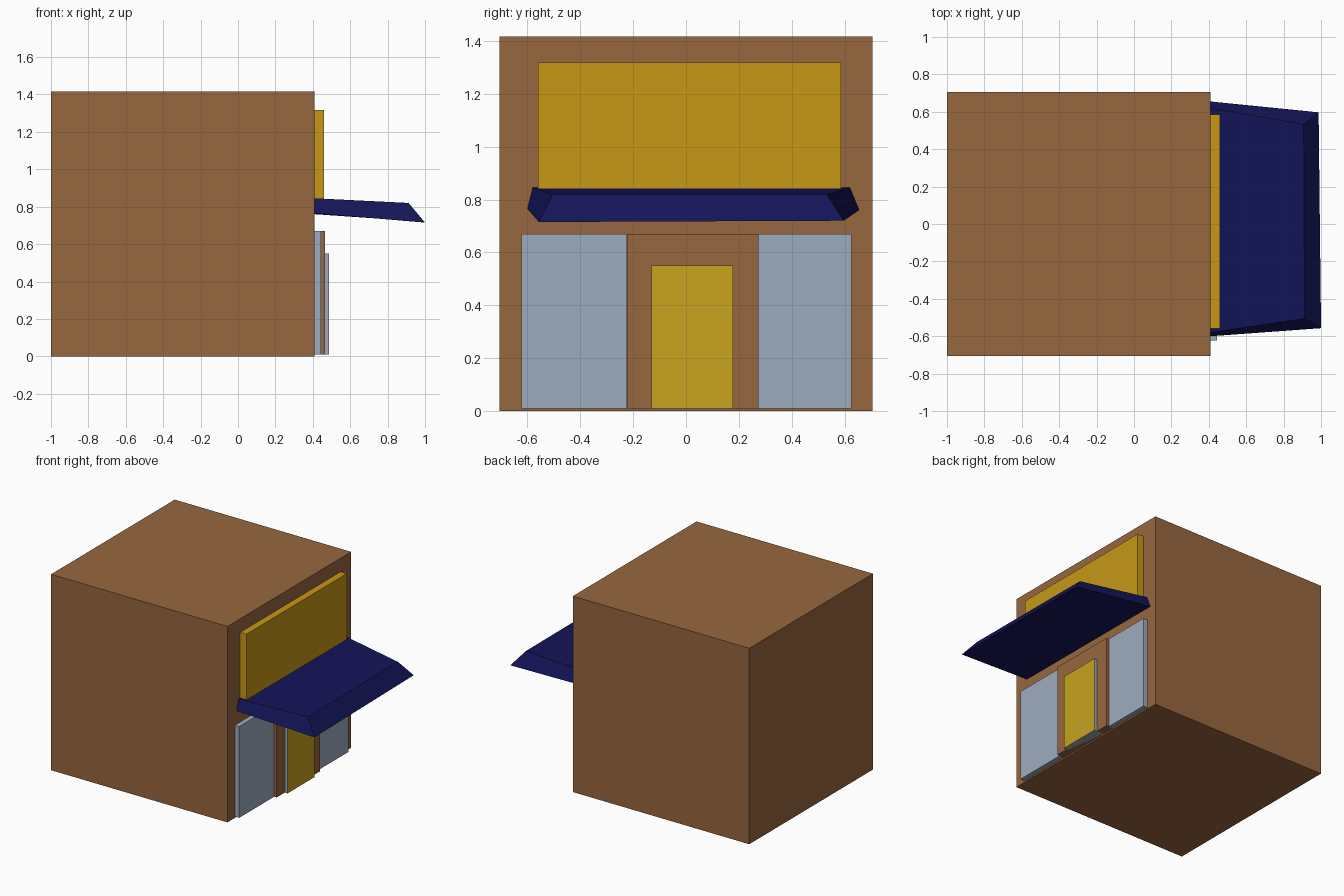
import bpy, bmesh
from mathutils import Vector

if "Cube" in bpy.data.objects:
    bpy.data.objects.remove(bpy.data.objects["Cube"])


def material(name, rgb):
    m = bpy.data.materials.new(name)
    m.diffuse_color = (*rgb, 1)
    m.use_nodes = True
    m.node_tree.nodes["Principled BSDF"].inputs["Base Color"].default_value = m.diffuse_color
    return m


BROWN = material("brown", (0.31, 0.135, 0.05))
GOLD = material("gold", (0.57, 0.31, 0.008))
YELLOW = material("yellow", (0.58, 0.37, 0.014))
GLASS = material("glass", (0.34, 0.41, 0.52))
NAVY = material("navy", (0.007, 0.007, 0.10))


def add_object(name, bm, *mats):
    bmesh.ops.recalc_face_normals(bm, faces=bm.faces)
    mesh = bpy.data.meshes.new(name)
    bm.to_mesh(mesh)
    bm.free()
    for m in mats:
        mesh.materials.append(m)
    ob = bpy.data.objects.new(name, mesh)
    bpy.context.collection.objects.link(ob)
    return ob


def box(name, lo, hi, *mats):
    lo, hi = Vector(lo), Vector(hi)
    bm = bmesh.new()
    bmesh.ops.create_cube(bm, size=1)
    bmesh.ops.scale(bm, vec=hi - lo, verts=bm.verts)
    bmesh.ops.translate(bm, vec=(lo + hi) / 2, verts=bm.verts)
    return add_object(name, bm, *mats)


WALL = 0.41  # x of the shop facade

# Main block and the blank sign panel
box("building", (-1, -0.706, 0), (WALL, 0.706, 1.416), BROWN)
box("sign_panel", (WALL, -0.56, 0.80), (0.46, 0.586, 1.318), GOLD)

# Shop windows either side of the entrance
for side, y0, y1 in (("left", -0.622, -0.224), ("right", 0.275, 0.626)):
    box("window_" + side, (WALL, y0, 0.01), (0.445, y1, 0.67), GLASS)

# Entrance surround, and a door with a yellow face and pale edges
box("door_surround", (WALL, -0.222, 0.01), (0.465, 0.275, 0.67), BROWN)
door = box("door", (WALL, -0.13, 0.01), (0.487, 0.178, 0.55), GLASS, YELLOW)
for face in door.data.polygons:
    if face.normal.x > 0.9:
        face.material_index = 1

# Awning: sloped slab that flares towards its lower edge
bottom = [(WALL, -0.60, 0.765), (1.0, -0.557, 0.715),
          (0.987, 0.597, 0.72), (WALL, 0.655, 0.76)]
top = [(WALL, -0.58, 0.845), (0.912, -0.505, 0.82),
       (0.907, 0.532, 0.82), (WALL, 0.62, 0.845)]
bm = bmesh.new()
b = [bm.verts.new(p) for p in bottom]
t = [bm.verts.new(p) for p in top]
bm.faces.new(b)
bm.faces.new(t)
for i in range(4):
    j = (i + 1) % 4
    bm.faces.new((b[i], b[j], t[j], t[i]))
add_object("awning", bm, NAVY)
